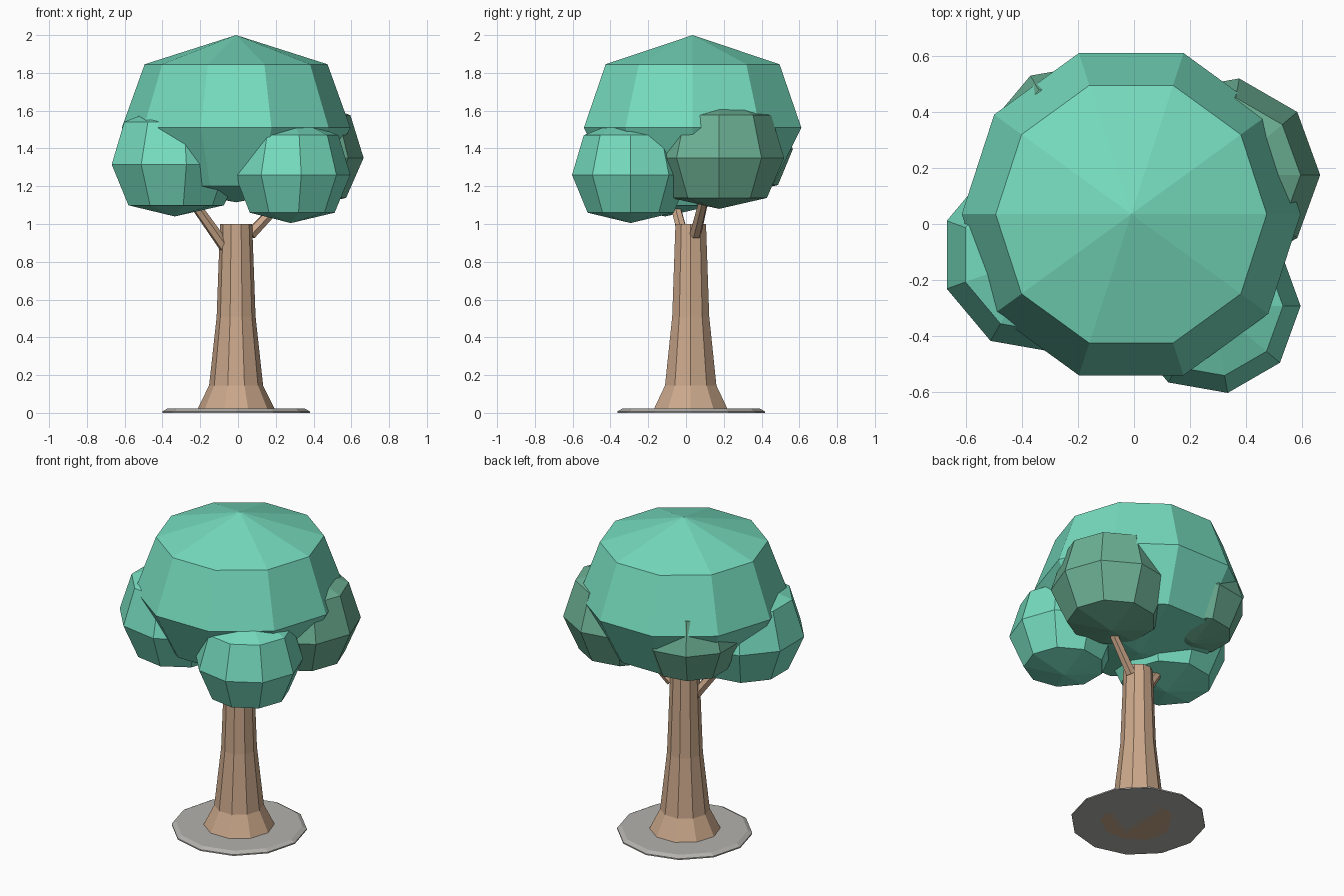
import bpy, bmesh, math
from mathutils import Vector

if "Cube" in bpy.data.objects:
    bpy.data.objects.remove(bpy.data.objects["Cube"])


def material(name, srgb):
    m = bpy.data.materials.new(name)
    lin = [((c / 255 + 0.055) / 1.055) ** 2.4 for c in srgb]
    m.diffuse_color = (*lin, 1)
    m.use_nodes = True
    m.node_tree.nodes["Principled BSDF"].inputs["Base Color"].default_value = m.diffuse_color
    return m


LEAF = material("light_leaf_green", (118, 220, 190))
LEAF_DARK = material("muted_leaf_green", (108, 176, 148))
BARK = material("bark_brown", (203, 168, 139))
STONE = material("ground_grey", (180, 178, 173))


def lathe(name, centre, sides, profile, mat):
    """Faceted solid from (radius, z) pairs; radius 0 makes a pole."""
    bm = bmesh.new()
    rings = []
    for r, z in profile:
        n = 1 if r == 0 else sides
        rings.append([bm.verts.new((r * math.cos(2 * math.pi * i / sides),
                                    r * math.sin(2 * math.pi * i / sides), z))
                      for i in range(n)])
    for a, b in zip(rings, rings[1:]):
        for i in range(sides):
            j = (i + 1) % sides
            quad = [a[i % len(a)], a[j % len(a)], b[j % len(b)], b[i % len(b)]]
            bm.faces.new(list(dict.fromkeys(quad)))
    for ring in (rings[0], rings[-1]):
        if len(ring) > 1:
            bm.faces.new(ring)
    bmesh.ops.recalc_face_normals(bm, faces=bm.faces)
    me = bpy.data.meshes.new(name)
    bm.to_mesh(me)
    bm.free()
    me.materials.append(mat)
    ob = bpy.data.objects.new(name, me)
    ob.location = centre
    bpy.context.collection.objects.link(ob)
    return ob


def foliage(name, centre, sides, r, up, down, mat):
    lathe(name, centre, sides,
          [(0, -down), (r * 0.735, -down * 0.785), (r, 0),
           (r * 0.8, up * 0.685), (0, up)], mat)


def branch(name, start, end, r0, r1):
    start, d = Vector(start), Vector(end) - Vector(start)
    ob = lathe(name, start, 6, [(r0, 0), (r1, d.length)], BARK)
    ob.rotation_mode = 'QUATERNION'
    ob.rotation_quaternion = d.to_track_quat('Z', 'Y')


# ground disc and flared trunk
lathe("ground_disc", (-0.01, 0.027, 0), 12, [(0.39, 0), (0.39, 0.008), (0.365, 0.022)], STONE)
lathe("trunk", (-0.01, 0.025, 0), 10,
      [(0.215, 0), (0.143, 0.145), (0.103, 0.51), (0.085, 1.0)], BARK)

# branches reaching into the side clumps
branch("left_branch", (-0.07, 0.0, 0.88), (-0.29, -0.08, 1.19), 0.032, 0.025)
branch("right_branch", (0.065, 0.05, 0.945), (0.26, 0.1, 1.15), 0.032, 0.025)

# main crown and four side clumps
foliage("main_crown", (-0.01, 0.035, 1.51), 10, 0.605, 0.49, 0.395, LEAF)
foliage("left_clump", (-0.335, -0.11, 1.315), 9, 0.355, 0.33, 0.275, LEAF)
foliage("front_right_clump", (0.28, -0.293, 1.26), 9, 0.315, 0.307, 0.255, LEAF)
foliage("back_right_clump", (0.315, 0.175, 1.35), 9, 0.35, 0.33, 0.27, LEAF_DARK)
foliage("back_left_clump", (-0.22, 0.27, 1.395), 9, 0.30, 0.29, 0.24, LEAF_DARK)
